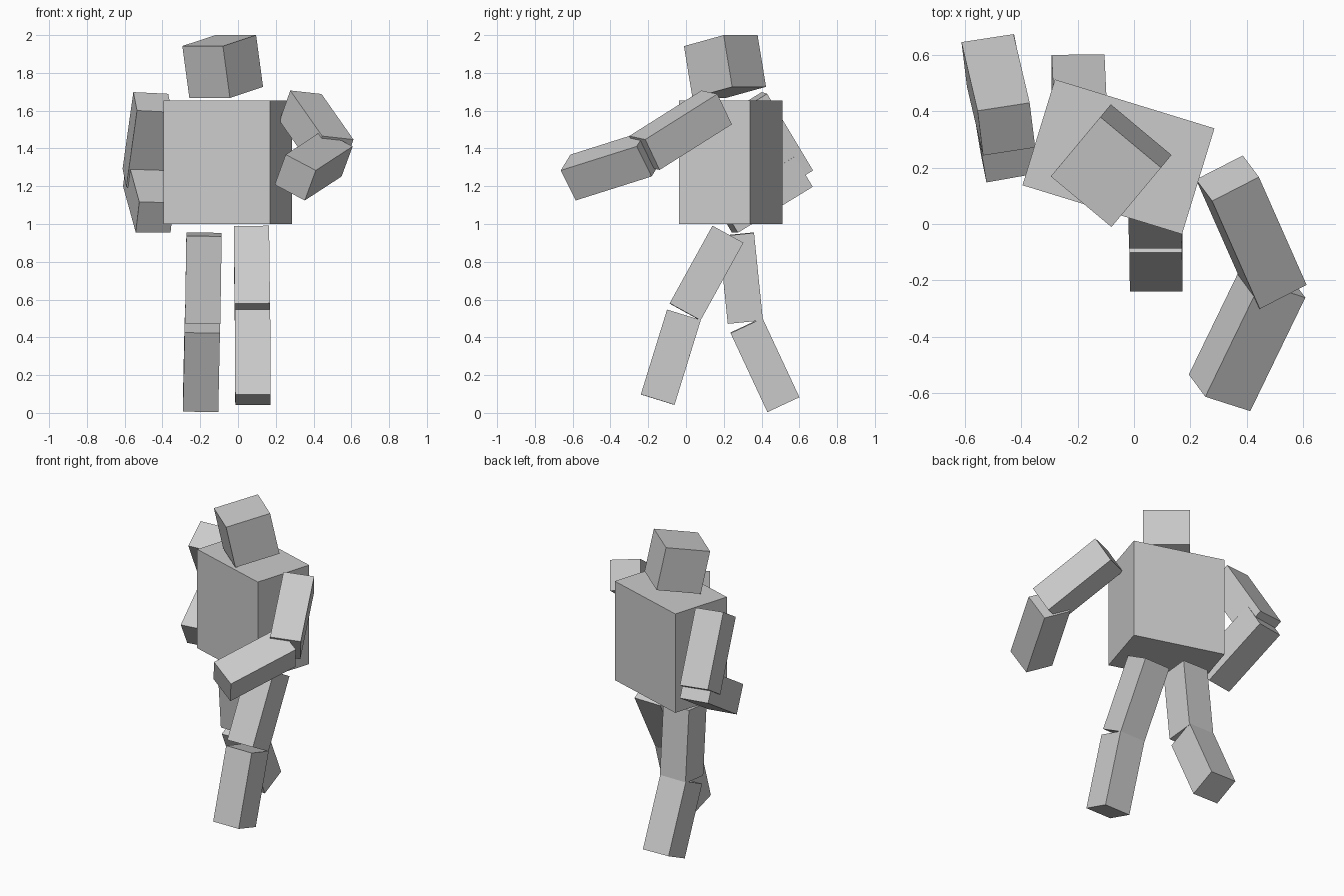
import bpy, bmesh
from mathutils import Vector, Matrix


def block(name, start, end, depth_dir, width=0.187, depth=0.187):
    """Box running from start to end, with its depth side facing depth_dir."""
    a, b = Vector(start), Vector(end)
    axis = (b - a).normalized()
    d = Vector(depth_dir)
    d = (d - axis * d.dot(axis)).normalized()
    w = d.cross(axis)
    rot = Matrix((w, d, axis)).transposed().to_4x4()
    bm = bmesh.new()
    bmesh.ops.create_cube(bm, size=1)
    bmesh.ops.scale(bm, vec=(width, depth, (b - a).length), verts=bm.verts)
    mesh = bpy.data.meshes.new(name)
    bm.to_mesh(mesh)
    bm.free()
    obj = bpy.data.objects.new(name, mesh)
    obj.matrix_world = Matrix.Translation((a + b) / 2) @ rot
    bpy.context.collection.objects.link(obj)
    return obj


# Torso, turned about the vertical
block("torso", (-0.055, 0.238, 1.0), (-0.055, 0.238, 1.655),
      (0.115, 0.375, 0), 0.591, 0.392)

# Head, turned and tipped forward
block("head", (-0.0625, 0.229, 1.697), (-0.0995, 0.184, 1.971),
      (0.177, 0.212, 0.058), 0.28, 0.28)

# Limbs: name, upper start/end/depth direction, lower start/end/depth direction
limbs = [
    ("left_arm",
     (0.331, 0.162, 1.617), (0.500, -0.220, 1.376), (-0.056, 0.075, -0.158),
     (0.498, -0.196, 1.373), (0.303, -0.598, 1.246), (-0.060, 0.075, -0.160)),
    ("right_arm",
     (-0.452, 0.336, 1.645), (-0.509, 0.579, 1.239), (0.02, -0.16, -0.095),
     (-0.507, 0.607, 1.278), (-0.440, 0.211, 1.035), (-0.02, 0.10, -0.158)),
    ("left_leg",
     (0.071, 0.2215, 0.945), (0.076, -0.005, 0.5345), (0, 0.163, -0.089),
     (0.077, -0.011, 0.519), (0.079, -0.150, 0.070), (0, 0.175, -0.053)),
    ("right_leg",
     (-0.180, 0.267, 0.945), (-0.187, 0.314, 0.482), (0, 0.19, 0.02),
     (-0.189, 0.320, 0.463), (-0.198, 0.515, 0.045), (0, 0.17, 0.08)),
]
for name, u0, u1, ud, l0, l1, ld in limbs:
    block("upper_" + name, u0, u1, ud)
    block("lower_" + name, l0, l1, ld)
